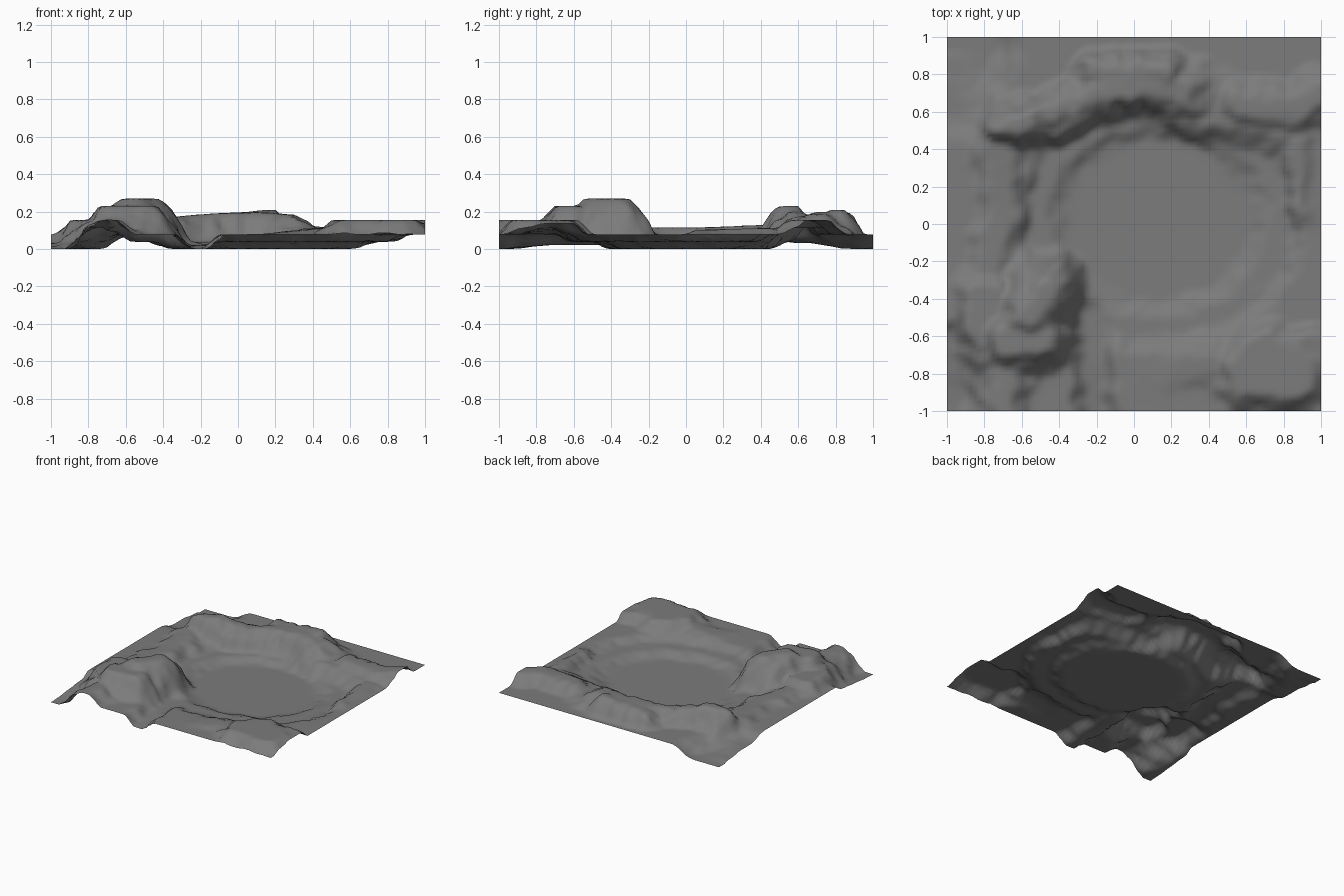
import bpy, math
from mathutils import Vector, noise

if "Cube" in bpy.data.objects:
    bpy.data.objects.remove(bpy.data.objects["Cube"])

N = 80            # grid cells per side
STEP = 0.0385     # terrace height


def smooth(t):
    t = max(0.0, min(1.0, t))
    return t * t * (3 - 2 * t)


def path_height(p, pts):
    """Distance to a polyline of (x, y, z) and the crest height there."""
    best = (9.0, 0.0)
    for a, b in zip(pts, pts[1:]):
        a2, b2 = Vector(a[:2]), Vector(b[:2])
        d = b2 - a2
        t = max(0, min(1, (p - a2).dot(d) / max(d.length_squared, 1e-9)))
        best = min(best, ((p - a2 - d * t).length, a[2] + (b[2] - a[2]) * t))
    return best


# Ridges: crest points, half width of the flat top, width of the flank
ridges = [
    # south-west hill, its peak and its shoulders
    ([(-.56, -.50, .268), (-.48, -.36, .268)], .04, .22),
    ([(-.68, -.64, .23), (-.50, -.62, .23)], .05, .17),
    ([(-.82, -.64, .155), (-.80, -.40, .155)], .07, .14),
    ([(-.70, -1.0, .155), (-.68, -.75, .155)], .02, .16),
    # north-west ridge running along the north rim
    ([(-.68, .52, .22), (-.54, .56, .23), (-.35, .63, .17),
      (-.10, .71, .19), (.12, .75, .20)], .03, .15),
    ([(-.22, .80, .18), (.17, .82, .21)], .03, .12),
    # north-east ridge
    ([(.12, .75, .20), (.30, .70, .18), (.44, .68, .11)], .04, .18),
    ([(.56, .64, .155), (.75, .61, .155), (.90, .62, .155),
      (1.0, .69, .155)], .03, .16),
    ([(.25, .60, .11), (.50, .58, .11), (.80, .52, .11)], .03, .16),
    # west, south and east rims
    ([(-.72, .42, .13), (-.70, .05, .115), (-.80, -.30, .115)], .04, .13),
    ([(.10, -.80, .08), (.45, -.74, .11)], .04, .12),
    ([(.87, .45, .11), (.90, .05, .10)], .01, .10),
    # south-east hill
    ([(.60, -.80, .155), (.70, -.68, .155), (.86, -.76, .155),
      (.86, -.82, .155), (.60, -.81, .155)], .08, .13),
    ([(.88, -.70, .15), (1.0, -.70, .135)], .08, .12),
]

# Dips: path with floor height, flat half width, flank
dips = [
    ([(-1.0, 1.0, 0), (-.88, .94, 0), (-1.02, .72, .03)], .12, .22),
    ([(-1.0, -1.0, 0), (-.96, -.94, 0), (-1.04, -.65, .03)], .05, .15),
    ([(-.20, -1.0, 0), (-.22, -.75, .02), (-.20, -.50, .02)], .03, .12),
]


def basin(p):
    """Terraced bowl, level 0 on the floor to level 2 on the plain."""
    x, y = p.x - .12, p.y - .05
    rx = .80 if x < 0 else .84
    ry = .76 if y < 0 else .66
    r = math.sqrt((x / rx) ** 2 + (y / ry) ** 2)
    return STEP * (smooth((r - .57) / .2) + smooth((r - .83) / .17))


def height(x, y):
    # wander the sample point so that outlines become ragged
    q = Vector((x * 4.5, y * 4.5, 3.0))
    w = noise.noise_vector(q * 1.5) * .03 + noise.noise_vector(q * 3) * .03
    p = Vector((x + w.x, y + w.y))
    base = basin(p)
    h = base
    for pts, top, flank in ridges:
        d, z = path_height(p, pts)
        k = smooth(1 - (d - top) / flank)
        h = max(h, base + (z - base) * k)
    for pts, top, flank in dips:
        d, z = path_height(p, pts)
        z = min(z, h)
        h = z + (h - z) * smooth((d - top) / flank)
    # soft terraces
    lv = h / STEP
    f = math.floor(lv)
    return STEP * (f + .5 * (lv - f) + .5 * smooth(lv - f))


# Terrain sheet
verts, faces = [], []
for j in range(N + 1):
    for i in range(N + 1):
        x, y = -1 + 2 * i / N, -1 + 2 * j / N
        verts.append((x, y, height(x, y)))
for j in range(N):
    for i in range(N):
        a = j * (N + 1) + i
        faces.append((a, a + 1, a + N + 2, a + N + 1))
mesh = bpy.data.meshes.new("crater_terrain")
mesh.from_pydata(verts, [], faces)
for poly in mesh.polygons:
    poly.use_smooth = True
terrain = bpy.data.objects.new("crater_terrain", mesh)
bpy.context.collection.objects.link(terrain)

# Mid grey rock
rock = bpy.data.materials.new("rock")
rock.diffuse_color = (.2, .2, .2, 1)
rock.use_nodes = True
rock.node_tree.nodes["Principled BSDF"].inputs["Base Color"].default_value = rock.diffuse_color
mesh.materials.append(rock)
